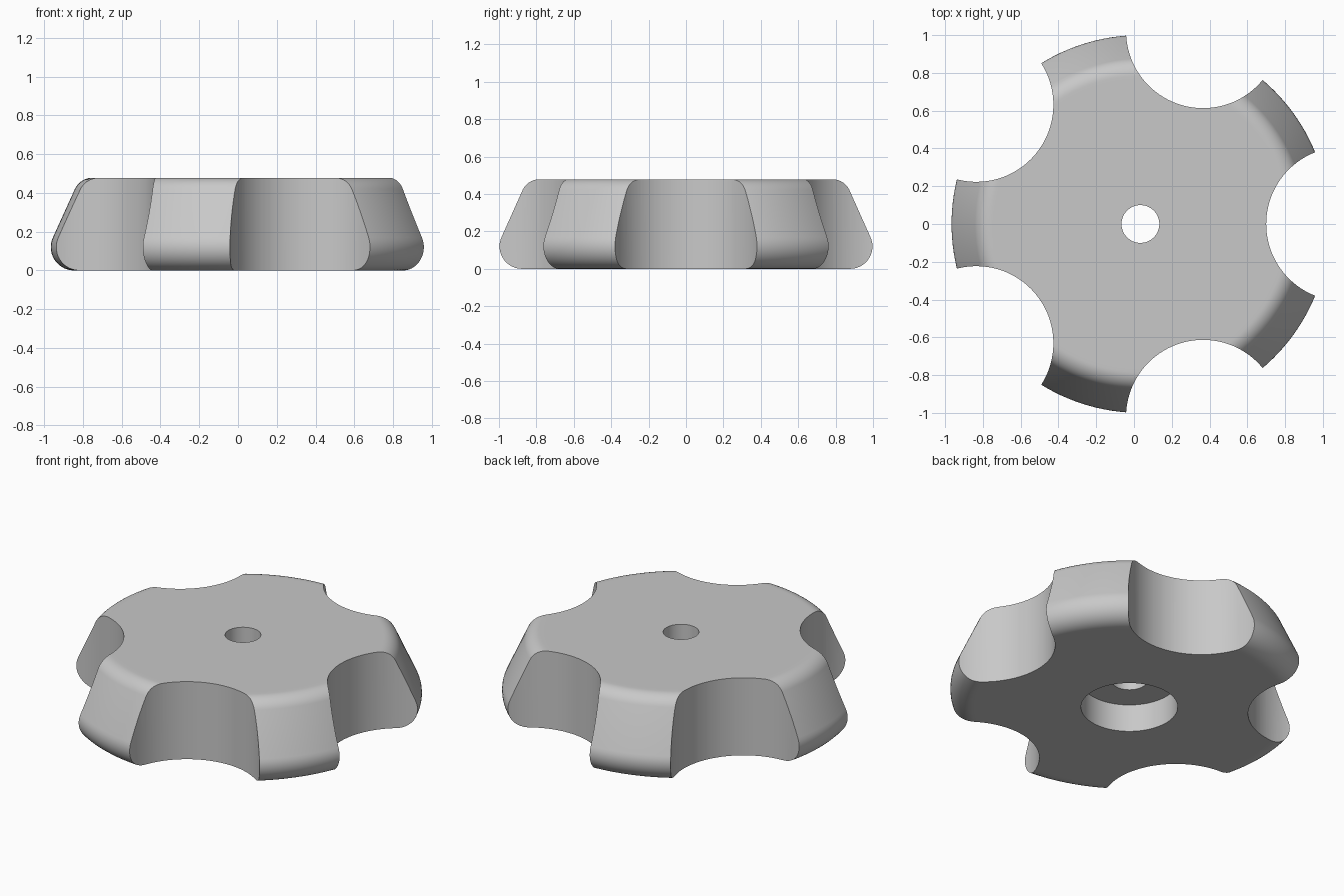
import bpy, bmesh
from math import cos, sin, pi, radians, tau
from mathutils import Matrix, Vector

cube = bpy.data.objects.get("Cube")
if cube:
    bpy.data.objects.remove(cube, do_unlink=True)

CX = 0.034            # hub axis offset along x
HEIGHT = 0.478
BORE, RECESS, RECESS_DEPTH = 0.10, 0.27, 0.17
LOBES = 5
SCALLOP_RADIUS, SCALLOP_DIST = 0.408, 1.074


def arc(r, z, radius, start, end, n):
    """Points of an arc in the radius-height plane, angles in degrees."""
    angles = [radians(start + (end - start) * i / n) for i in range(n + 1)]
    return [(r + radius * cos(a), z + radius * sin(a)) for a in angles]


def make_object(name, bm):
    bmesh.ops.recalc_face_normals(bm, faces=bm.faces)
    mesh = bpy.data.meshes.new(name)
    bm.to_mesh(mesh)
    bm.free()
    obj = bpy.data.objects.new(name, mesh)
    bpy.context.collection.objects.link(obj)
    return obj


# Material
grey = bpy.data.materials.new("plain grey")
grey.use_nodes = True
colour = (0.58, 0.58, 0.58, 1)
grey.diffuse_color = colour
grey.node_tree.nodes["Principled BSDF"].inputs["Base Color"].default_value = colour

# Knob body: closed section with rounded rim, bore and underside recess
section = [(BORE, RECESS_DEPTH), (RECESS, RECESS_DEPTH), (RECESS, 0), (0.86, 0)]
section += arc(0.88, 0.12, 0.12, -90, 25, 14)
section += arc(0.785, HEIGHT - 0.1, 0.1, 25, 90, 10)
section += [(0.765, HEIGHT), (BORE, HEIGHT)]

bm = bmesh.new()
verts = [bm.verts.new((r, 0, z)) for r, z in section]
edges = [bm.edges.new((v, verts[(i + 1) % len(verts)])) for i, v in enumerate(verts)]
bmesh.ops.spin(bm, geom=verts + edges, cent=(0, 0, 0), axis=(0, 0, 1),
               angle=tau, steps=160, use_duplicate=False)
bmesh.ops.remove_doubles(bm, verts=bm.verts, dist=1e-5)
bmesh.ops.translate(bm, verts=bm.verts, vec=(CX, 0, 0))
knob = make_object("knob_body", bm)
knob.data.materials.append(grey)

# Finger scallops: five upright cylinders used as one cutter
bm = bmesh.new()
for i in range(LOBES):
    a = tau * i / LOBES
    place = Vector((CX + SCALLOP_DIST * cos(a), SCALLOP_DIST * sin(a), HEIGHT / 2))
    bmesh.ops.create_cone(bm, cap_ends=True, segments=128, radius1=SCALLOP_RADIUS,
                          radius2=SCALLOP_RADIUS, depth=1,
                          matrix=Matrix.Translation(place) @ Matrix.Rotation(a, 4, "Z"))
cutter = make_object("scallop_cutter", bm)
cutter.data.materials.append(grey)
cutter.hide_render = True

cut = knob.modifiers.new("scallops", "BOOLEAN")
cut.operation = "DIFFERENCE"
cut.solver = "EXACT"
cut.object = cutter

bpy.ops.object.select_all(action="DESELECT")
knob.select_set(True)
bpy.context.view_layer.objects.active = knob
bpy.ops.object.modifier_apply(modifier=cut.name)
bpy.data.objects.remove(cutter, do_unlink=True)
bpy.ops.object.shade_smooth_by_angle(angle=radians(30))
